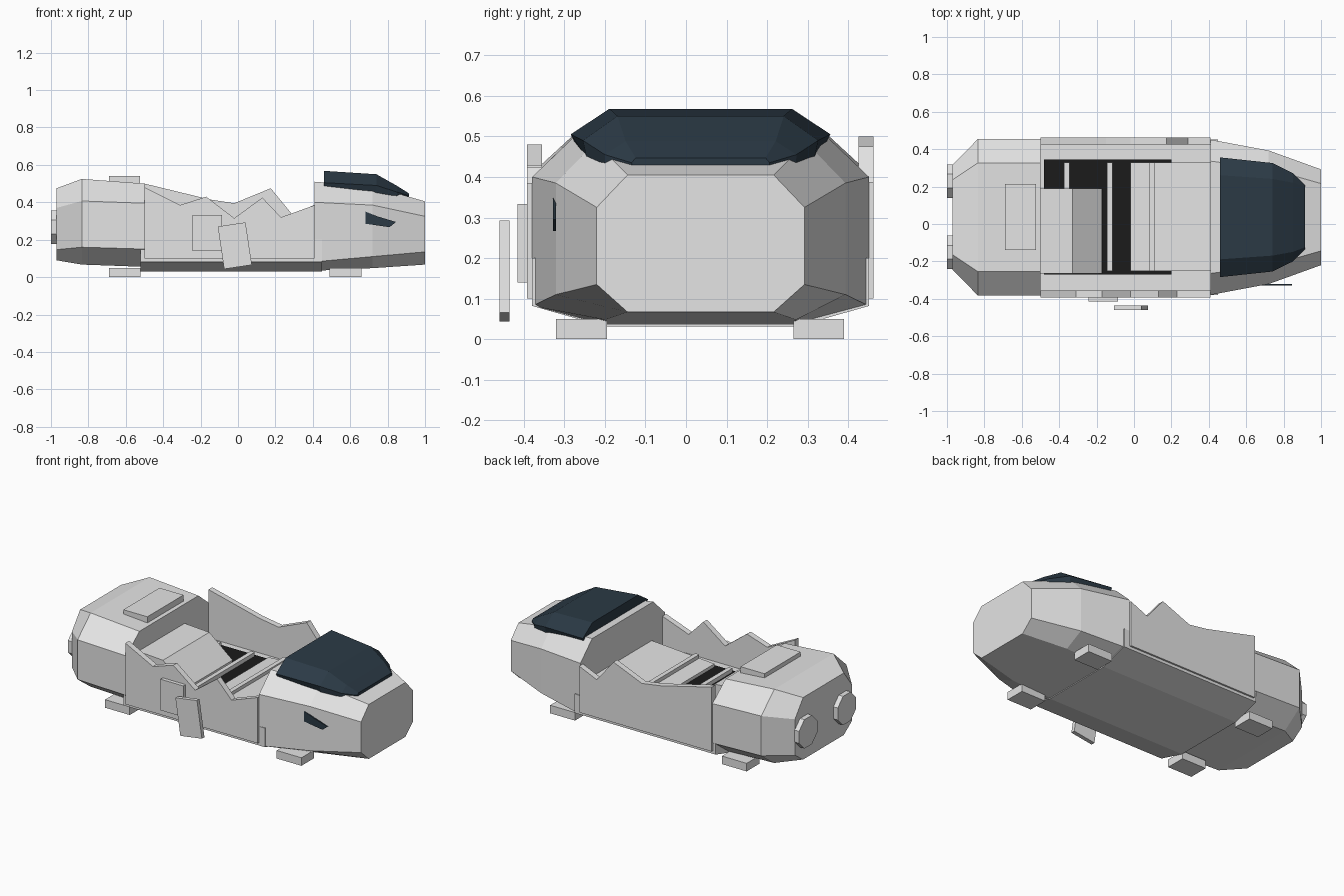
import bpy, bmesh, math
from mathutils import Matrix

if "Cube" in bpy.data.objects:
    bpy.data.objects.remove(bpy.data.objects["Cube"])

CY = 0.036  # hull centre line in y


def mat(name, rgb):
    m = bpy.data.materials.new(name)
    m.diffuse_color = (*rgb, 1)
    m.use_nodes = True
    m.node_tree.nodes["Principled BSDF"].inputs["Base Color"].default_value = m.diffuse_color
    return m


GREY = mat("hull grey", (0.78, 0.78, 0.78))
BLACK = mat("dark floor", (0.011, 0.011, 0.011))
GLASS = mat("glass blue", (0.024, 0.042, 0.06))


def finish(bm, name, material):
    bmesh.ops.recalc_face_normals(bm, faces=bm.faces)
    me = bpy.data.meshes.new(name)
    bm.to_mesh(me)
    bm.free()
    me.materials.append(material)
    ob = bpy.data.objects.new(name, me)
    bpy.context.collection.objects.link(ob)
    return ob


def loft(name, rings, material=GREY):
    """Skin a list of equal-length closed rings and cap both ends."""
    bm = bmesh.new()
    vs = [[bm.verts.new(p) for p in r] for r in rings]
    n = len(vs[0])
    for a, b in zip(vs, vs[1:]):
        for i in range(n):
            j = (i + 1) % n
            bm.faces.new((a[i], a[j], b[j], b[i]))
    bm.faces.new(vs[0])
    bm.faces.new(vs[-1])
    return finish(bm, name, material)


def ring(x, half):
    """Mirror a half section of (half width, z) pairs about the centre line."""
    return [(x, CY + w, z) for w, z in half] + [(x, CY - w, z) for w, z in reversed(half)]


def box(name, x0, x1, y0, y1, z0, z1, material=GREY, tilt=0.0):
    bm = bmesh.new()
    bmesh.ops.create_cube(bm, size=1)
    bm.transform(Matrix.Translation(((x0 + x1) / 2, (y0 + y1) / 2, (z0 + z1) / 2))
                 @ Matrix.Rotation(tilt, 4, 'Y')
                 @ Matrix.Diagonal((x1 - x0, y1 - y0, z1 - z0, 1)))
    return finish(bm, name, material)


def plate(name, pts, y0, y1, material=GREY):
    """Extrude an x-z outline from y0 to y1."""
    return loft(name, [[(x, y, z) for x, z in pts] for y in (y0, y1)], material)


# nose hull
loft("nose_hull", [
    ring(0.41, [(0.235, 0.034), (0.415, 0.082), (0.415, 0.40), (0.30, 0.51)]),
    ring(0.72, [(0.235, 0.048), (0.357, 0.11), (0.357, 0.385), (0.26, 0.485)]),
    ring(1.0, [(0.18, 0.067), (0.256, 0.135), (0.256, 0.325), (0.18, 0.405)]),
])

# rear hull
loft("rear_hull", [
    ring(-0.97, [(0.20, 0.09), (0.28, 0.147), (0.28, 0.37), (0.20, 0.475)]),
    ring(-0.835, [(0.29, 0.067), (0.418, 0.16), (0.418, 0.407), (0.29, 0.525)]),
    ring(-0.50, [(0.29, 0.055), (0.418, 0.15), (0.418, 0.395), (0.29, 0.50)]),
])

# open cargo section
tray = [(0.235, 0.031), (0.415, 0.082), (0.415, 0.20)]
loft("cargo_tray", [ring(-0.52, tray), ring(0.45, tray)])
box("cargo_floor", -0.48, 0.20, -0.27, 0.345, 0.19, 0.225, BLACK)
plate("front_torn_wall", [(-0.5, 0.1), (-0.5, 0.48), (-0.31, 0.385), (-0.17, 0.43),
                          (-0.02, 0.315), (0.13, 0.425), (0.23, 0.32), (0.41, 0.385),
                          (0.41, 0.1)], -0.392, -0.355)
plate("back_torn_wall", [(-0.5, 0.1), (-0.5, 0.5), (-0.15, 0.415), (-0.02, 0.395),
                         (0.175, 0.475), (0.29, 0.335), (0.41, 0.387), (0.41, 0.1)],
      0.425, 0.462)

# wreckage inside the cargo section
plate("collapsed_roof_panel", [(-0.5, 0.18), (-0.5, 0.38), (-0.33, 0.37),
                               (-0.17, 0.24), (-0.17, 0.18)], -0.265, 0.19)
plate("ramp_deck", [(-0.02, 0.18), (-0.02, 0.245), (0.42, 0.275), (0.42, 0.18)],
      -0.25, 0.328)
for i, (x, z) in enumerate([(-0.36, 0.235), (-0.13, 0.235), (0.098, 0.26)]):
    box(f"floor_beam_{i}", x - 0.014, x + 0.014, -0.25, 0.33, z - 0.02, z + 0.015)

# loose outer panels
box("loose_panel", -0.243, -0.085, -0.415, -0.39, 0.14, 0.333)
box("hanging_panel", -0.092, 0.058, -0.46, -0.435, 0.053, 0.283, tilt=math.radians(-8.5))

# canopy and side window
loft("canopy", [
    ring(0.46, [(0.30, 0.465), (0.32, 0.505), (0.225, 0.568)]),
    ring(0.74, [(0.28, 0.445), (0.29, 0.49), (0.205, 0.55)]),
    ring(0.85, [(0.235, 0.42), (0.236, 0.455), (0.185, 0.488)]),
    ring(0.915, [(0.168, 0.42), (0.17, 0.435), (0.16, 0.447)]),
], GLASS)
plate("side_window", [(0.683, 0.35), (0.745, 0.325), (0.845, 0.295), (0.81, 0.267),
                      (0.683, 0.285)], -0.328, -0.32, GLASS)

# roof hatch, feet and engines
box("roof_hatch", -0.69, -0.525, -0.14, 0.215, 0.49, 0.54)
for sx, x in (("rear", -0.69), ("nose", 0.49)):
    for sy, y in (("front", -0.32), ("back", 0.265)):
        box(f"{sx}_{sy}_foot", x, x + 0.17, y, y + 0.125, 0, 0.05)
for side, y in (("front", -0.151), ("back", 0.229)):
    angles = [math.radians(22.5 + 45 * i) for i in range(8)]
    loft(f"{side}_engine", [[(x, y + 0.097 * math.cos(a), 0.267 + 0.097 * math.sin(a))
                             for a in angles] for x in (-1.0, -0.96)])
